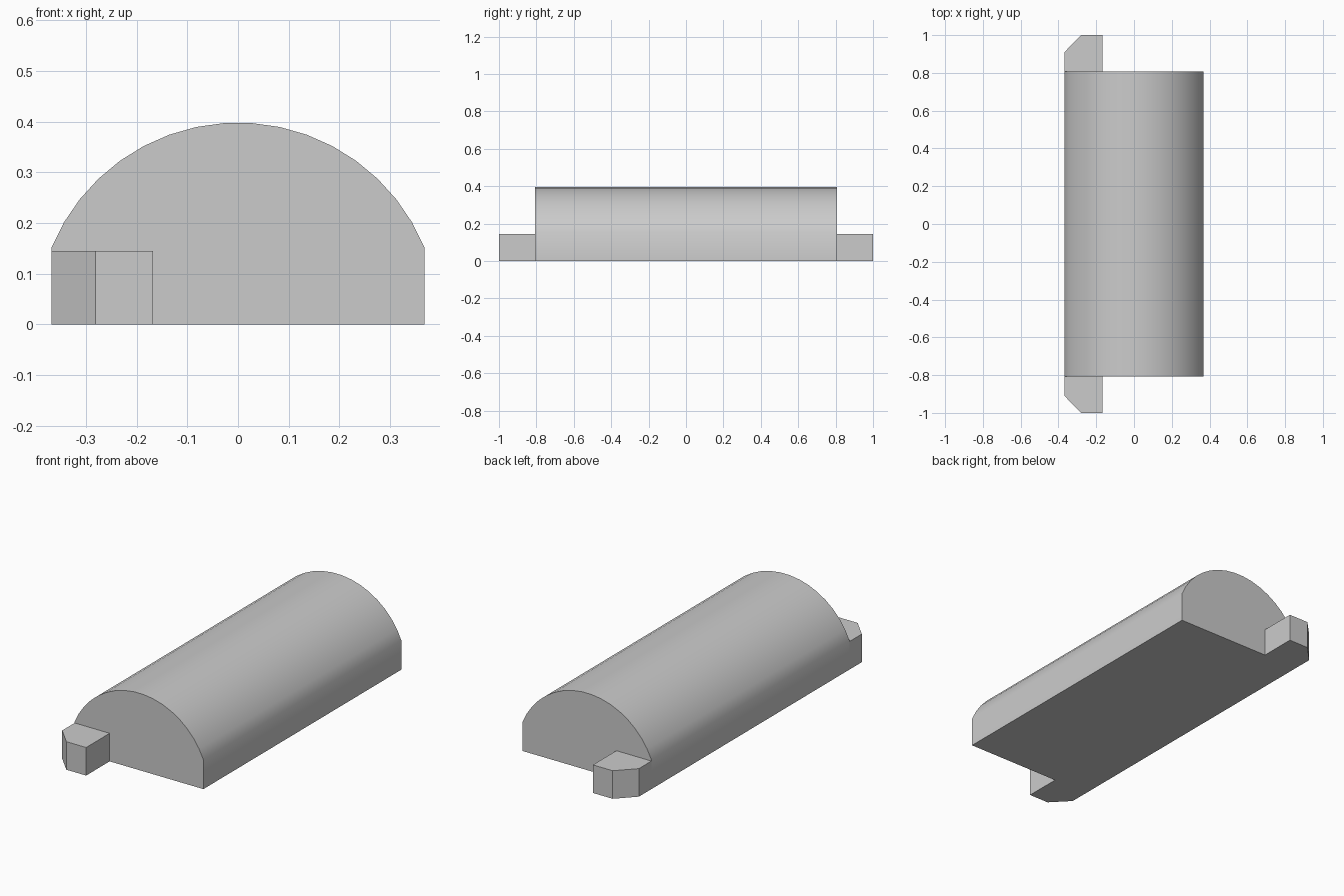
import bpy, bmesh, math

cube = bpy.data.objects.get("Cube")
if cube:
    bpy.data.objects.remove(cube, do_unlink=True)

GREY = (0.6, 0.6, 0.6)
grey = bpy.data.materials.new("plain grey")
grey.use_nodes = True
grey.diffuse_color = (*GREY, 1)
grey.node_tree.nodes["Principled BSDF"].inputs["Base Color"].default_value = (*GREY, 1)


def extruded(name, points, offset):
    """Closed solid made by sweeping a flat outline along an offset."""
    bm = bmesh.new()
    face = bm.faces.new([bm.verts.new(p) for p in points])
    swept = bmesh.ops.extrude_face_region(bm, geom=[face], use_keep_orig=True)
    new_verts = [g for g in swept["geom"] if isinstance(g, bmesh.types.BMVert)]
    bmesh.ops.translate(bm, vec=offset, verts=new_verts)
    bmesh.ops.recalc_face_normals(bm, faces=bm.faces)
    mesh = bpy.data.meshes.new(name)
    bm.to_mesh(mesh)
    bm.free()
    mesh.materials.append(grey)
    obj = bpy.data.objects.new(name, mesh)
    bpy.context.collection.objects.link(obj)
    return obj


# Rounded body: an arc on top of two short upright walls
HALF_WIDTH, HALF_LENGTH, RADIUS, SEGMENTS = 0.368, 0.808, 0.398, 17
half_angle = math.asin(HALF_WIDTH / RADIUS)
profile = [(-HALF_WIDTH, -HALF_LENGTH, 0)]
for i in range(SEGMENTS + 1):
    a = half_angle * (2 * i / SEGMENTS - 1)
    profile.append((RADIUS * math.sin(a), -HALF_LENGTH, RADIUS * math.cos(a)))
profile.append((HALF_WIDTH, -HALF_LENGTH, 0))
body = extruded("rounded_body", profile, (0, 2 * HALF_LENGTH, 0))

bpy.ops.object.select_all(action="DESELECT")
body.select_set(True)
bpy.context.view_layer.objects.active = body
bpy.ops.object.shade_smooth_by_angle(angle=math.radians(30))

# End tabs with one cut corner, mirrored front to back
INNER_X, CORNER_X, CORNER_Y, TAB_HEIGHT = -0.168, -0.281, 0.91, 0.145
for name, side in (("front_tab", -1), ("back_tab", 1)):
    outline = [(-HALF_WIDTH, HALF_LENGTH), (-HALF_WIDTH, CORNER_Y),
               (CORNER_X, 1), (INNER_X, 1), (INNER_X, HALF_LENGTH)]
    extruded(name, [(x, side * y, 0) for x, y in outline], (0, 0, TAB_HEIGHT))
